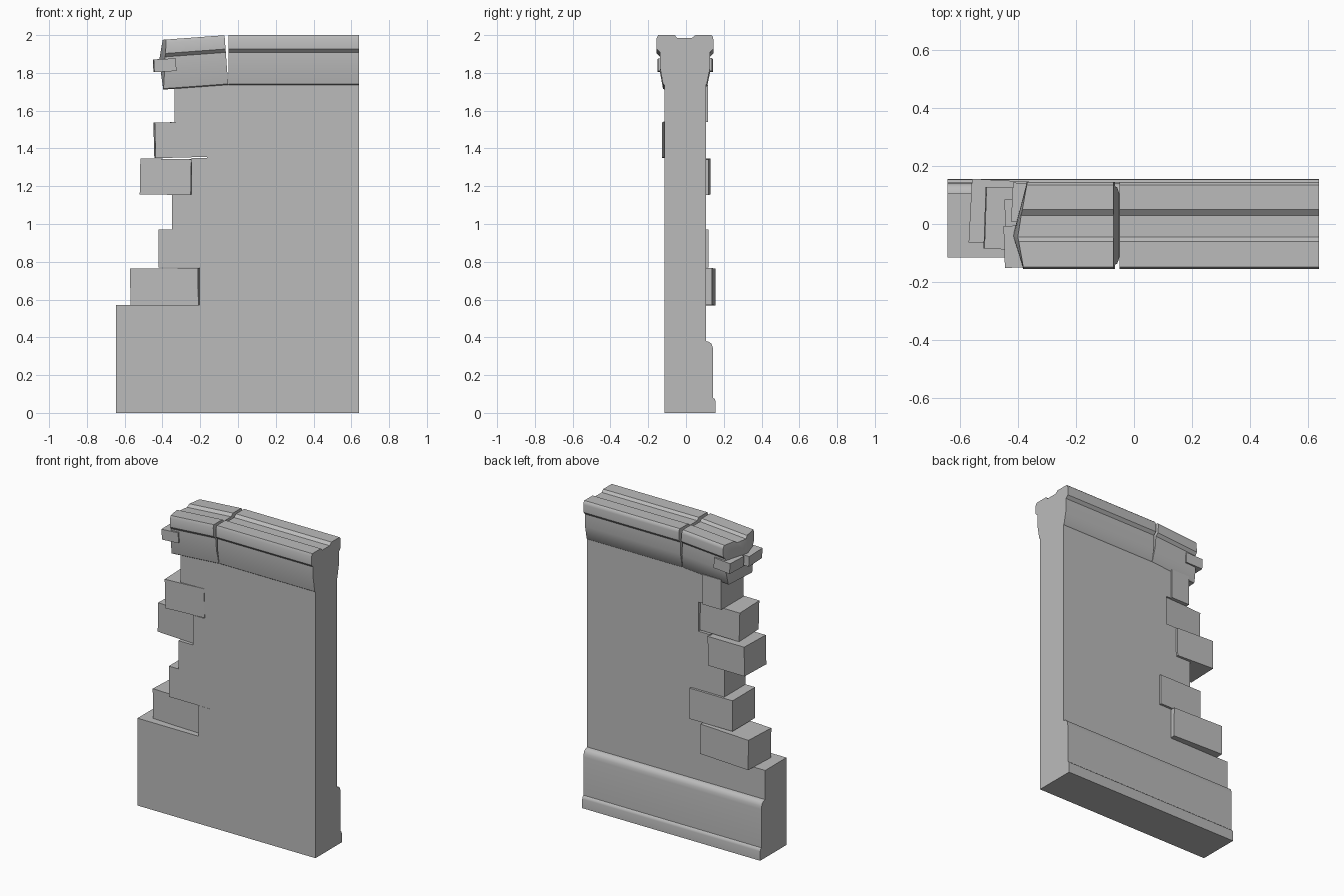
import bpy, bmesh
from math import radians
from mathutils import Matrix, Vector

cube = bpy.data.objects.get("Cube")
if cube:
    bpy.data.objects.remove(cube, do_unlink=True)

stone = bpy.data.materials.new("grey stone")
stone.use_nodes = True
GREY = (0.5, 0.5, 0.5, 1)
stone.diffuse_color = GREY
stone.node_tree.nodes["Principled BSDF"].inputs["Base Color"].default_value = GREY


def finish(name, bm, smooth=False):
    bmesh.ops.recalc_face_normals(bm, faces=bm.faces)
    mesh = bpy.data.meshes.new(name)
    bm.to_mesh(mesh)
    bm.free()
    mesh.materials.append(stone)
    obj = bpy.data.objects.new(name, mesh)
    bpy.context.collection.objects.link(obj)
    if smooth:
        bpy.ops.object.select_all(action="DESELECT")
        obj.select_set(True)
        bpy.context.view_layer.objects.active = obj
        bpy.ops.object.shade_smooth_by_angle(angle=radians(35))


def prism(start, end, apex=None):
    """Join two matching outlines; an apex closes the start as a broken stump."""
    bm = bmesh.new()
    a = [bm.verts.new(p) for p in start]
    b = [bm.verts.new(p) for p in end]
    n = len(a)
    for i in range(n):
        j = (i + 1) % n
        bm.faces.new((a[i], a[j], b[j], b[i]))
    bm.faces.new(b)
    if apex:
        tip = bm.verts.new(apex)
        for i in range(n):
            bm.faces.new((a[i], a[(i + 1) % n], tip))
    else:
        bm.faces.new(a)
    return bm


def block(name, x, y, z, yaw=0, roll=0):
    """Box given by its ranges, turned a little about its own centre."""
    bm = bmesh.new()
    bmesh.ops.create_cube(bm, size=1)
    size = Vector((x[1] - x[0], y[1] - y[0], z[1] - z[0]))
    centre = Vector((sum(x), sum(y), sum(z))) / 2
    turn = Matrix.Rotation(radians(yaw), 4, "Z") @ Matrix.Rotation(radians(roll), 4, "Y")
    bm.transform(Matrix.Translation(centre) @ turn @ Matrix.Diagonal(size).to_4x4())
    finish(name, bm)


FRONT, BACK, LEFT, RIGHT = -0.115, 0.105, 0.64, -0.645

# Wall with a stepped, toothed broken edge
outline = [(RIGHT, 0), (LEFT, 0), (LEFT, 1.74), (-0.2, 1.74), (-0.2, 1.54),
           (-0.165, 1.54), (-0.165, 1.35), (-0.245, 1.35), (-0.245, 1.155),
           (-0.35, 1.155), (-0.35, 0.97), (-0.11, 0.97), (-0.11, 0.77),
           (-0.205, 0.77), (-0.205, 0.57), (RIGHT, 0.57)]
finish("wall", prism([(x, FRONT, z) for x, z in outline],
                     [(x, BACK, z) for x, z in outline]))

# Moulded plinth along the back
plinth = [(0.09, 0), (0.156, 0), (0.156, 0.06), (0.153, 0.072), (0.144, 0.08),
          (0.144, 0.33), (0.141, 0.35), (0.134, 0.367), (0.122, 0.376),
          (BACK, 0.38), (0.09, 0.38)]
finish("plinth", prism([(RIGHT, y, z) for y, z in plinth],
                       [(LEFT, y, z) for y, z in plinth]), True)

# Loose bricks in the broken edge, bottom to top
block("brick_1", (-0.565, -0.205), (-0.073, 0.147), (0.57, 0.765), yaw=-3, roll=-0.6)
block("brick_2", (-0.42, -0.11), (-0.114, 0.12), (0.77, 0.97))
block("brick_3", (-0.515, -0.245), (-0.09, 0.124), (1.155, 1.345), yaw=-2, roll=1)
block("brick_4", (-0.442, -0.165), (-0.122, 0.09), (1.352, 1.54), yaw=2, roll=-1.5)
block("brick_5", (-0.335, -0.2), (FRONT, 0.116), (1.54, 1.735))

# Coping profile, heights measured from its underside
BASE = 1.737
coping = [(FRONT, 0), (-0.122, 0.005), (-0.138, 0.093), (-0.138, 0.172),
          (-0.156, 0.19), (-0.156, 0.245), (-0.148, 0.263), (-0.06, 0.263),
          (-0.045, 0.247), (0.03, 0.247), (0.05, 0.263), (0.134, 0.263),
          (0.142, 0.255), (0.145, 0.24), (0.145, 0.19), (0.128, 0.172),
          (0.128, 0.093), (0.11, 0.005), (BACK, 0)]
finish("coping", prism([(-0.05, y, BASE + z) for y, z in coping],
                       [(LEFT, y, BASE + z) for y, z in coping]), True)

# Sagging end piece of the coping, with a fractured end
stump = prism([(-0.36 + 0.18 * abs(y + 0.04) + 0.1 * z, y, z) for y, z in coping],
              [(-0.002, y, z) for y, z in coping], (-0.357, -0.04, 0.155))
stump.transform(Matrix.Translation((-0.05, 0, BASE)) @ Matrix.Rotation(radians(-4.2), 4, "Y"))
finish("broken_coping", stump, True)

# Chunks of the middle moulding that stick out of the fracture
block("front_chunk", (-0.447, -0.33), (-0.15, -0.005), (1.807, 1.874), yaw=2, roll=-3)
block("back_chunk", (-0.42, -0.3), (0.005, 0.14), (1.808, 1.876), yaw=-3, roll=-3)
